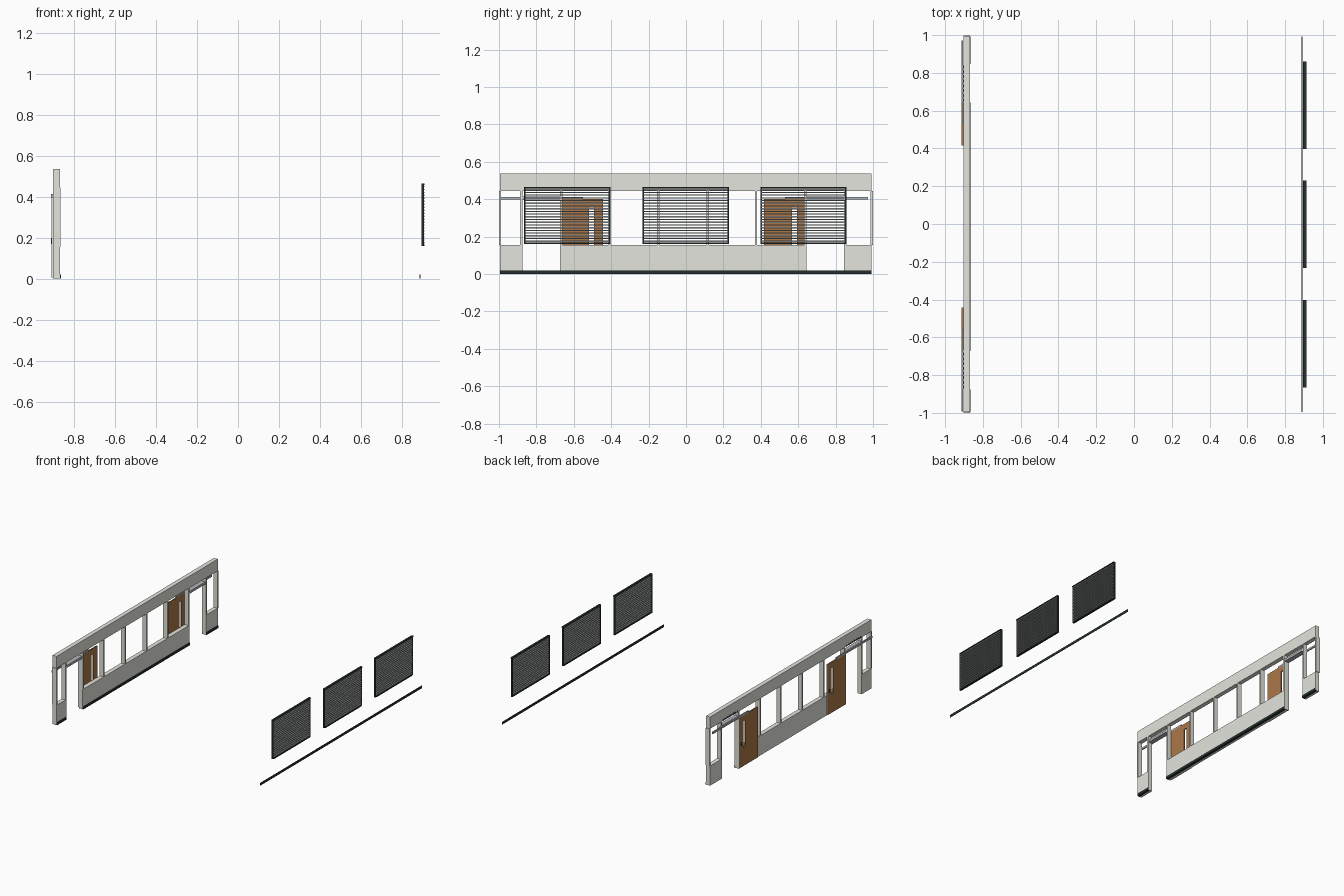
import bpy, bmesh

if "Cube" in bpy.data.objects:
    bpy.data.objects.remove(bpy.data.objects["Cube"])


def material(name, rgb):
    m = bpy.data.materials.new(name)
    m.diffuse_color = (*rgb, 1)
    m.use_nodes = True
    m.node_tree.nodes["Principled BSDF"].inputs["Base Color"].default_value = m.diffuse_color
    return m


PLASTER = material("warm grey plaster", (0.78, 0.78, 0.725))
DARK = material("dark green black", (0.018, 0.03, 0.028))
SLAT = material("slate grey", (0.40, 0.42, 0.43))
WOOD = material("brown wood", (0.41, 0.19, 0.065))
STEEL = material("steel grey", (0.45, 0.46, 0.49))


def boxes(name, spans, mat):
    """One object from boxes given as (x0, x1, y0, y1, z0, z1)."""
    bm = bmesh.new()
    for x0, x1, y0, y1, z0, z1 in spans:
        corners = bmesh.ops.create_cube(bm, size=1)["verts"]
        for v in corners:
            v.co = (x1 if v.co.x > 0 else x0,
                    y1 if v.co.y > 0 else y0,
                    z1 if v.co.z > 0 else z0)
    mesh = bpy.data.meshes.new(name)
    bm.to_mesh(mesh)
    bm.free()
    mesh.materials.append(mat)
    ob = bpy.data.objects.new(name, mesh)
    bpy.context.collection.objects.link(ob)
    return ob


XB, XF = -0.903, -0.869          # back and front of the wall
SILL, HEAD, TOP = 0.155, 0.445, 0.537
SECTIONS = [(-0.995, -0.875), (-0.673, 0.644), (0.845, 0.993)]

# Wall: header beam and low panels, leaving two door openings
boxes("header_beam", [(XB, XF, -0.995, 0.993, HEAD, TOP)], PLASTER)
boxes("low_wall", [(XB, XF, a, b, 0.001, SILL) for a, b in SECTIONS], PLASTER)

# Window posts
posts = [-0.994, -0.881, -0.667, -0.41, -0.148, 0.116, 0.374, 0.638, 0.851, 0.993]
boxes("window_posts", [(XB, XF + 0.001, y - 0.006, y + 0.006, SILL, HEAD)
                       for y in posts], PLASTER)

# Skirting wrapped under the wall front, and the separate far strip
boxes("skirting", [(XF - 0.016, XF + 0.004, a + 0.001, b - 0.001, 0, 0.02)
                   for a, b in SECTIONS], DARK)
boxes("far_skirting", [(0.888, 0.891, -0.995, 0.993, 0, 0.02)], DARK)

# Sliding doors with a tall slot, hung on rails behind the wall
for label, y0, y1, r0, r1 in (("left", -0.665, -0.445, -0.992, -0.55),
                              ("right", 0.418, 0.64, 0.53, 0.972)):
    s0, s1 = y1 - 0.073, y1 - 0.046
    x0, x1 = -0.912, -0.903
    boxes(label + "_door", [(x0, x1, y0, s0, 0.005, 0.4), (x0, x1, s1, y1, 0.005, 0.4),
                            (x0, x1, s0, s1, 0.005, 0.15), (x0, x1, s0, s1, 0.355, 0.4)], WOOD)
    boxes(label + "_door_edging", [(x0, x1, y0 - 0.002, y0, 0.005, 0.4),
                                   (x0, x1, y1, y1 + 0.002, 0.005, 0.4)], PLASTER)
    boxes(label + "_door_handle", [(-0.913, x0, y1 - 0.025, y1 - 0.018, 0.17, 0.2)], DARK)
    boxes(label + "_door_rail", [(-0.913, -0.904, r0, r1, 0.398, 0.413)], STEEL)

# Transom bars across the door openings
boxes("transoms", [(XB, XF - 0.004, a, b, 0.396, 0.414)
                   for a, b in ((-0.875, -0.673), (0.644, 0.845))], STEEL)

# Dark dashes along the top of each door opening
boxes("opening_trim", [(XB - 0.001, XB + 0.002, y + i * 0.025, y + i * 0.025 + 0.016, 0.446, 0.459)
                       for y in (-0.872, 0.648) for i in range(8)], DARK)

# Louvred screens
for label, y0 in (("left", -0.865), ("middle", -0.232), ("right", 0.397)):
    y1, z0, z1, t = y0 + 0.462, 0.16, 0.466, 0.008
    x0, x1 = 0.896, 0.912
    boxes(label + "_screen_frame", [(x0, x1 - 0.004, y0, y0 + t, z0, z1 - t),
                                    (x0, x1 - 0.004, y1 - t, y1, z0, z1 - t),
                                    (x0, x1, y0 + t, y1 - t, z0, z0 + t),
                                    (x0, x1, y0, y1, z1 - t, z1)], DARK)
    n = 20
    step = (z1 - z0 - 2 * t) / n
    boxes(label + "_screen_slats", [(0.898, 0.911, y0 + t, y1 - t,
                                     z0 + t + (i + 0.5) * step - 0.0032,
                                     z0 + t + (i + 0.5) * step + 0.0032)
                                    for i in range(n)], SLAT)
